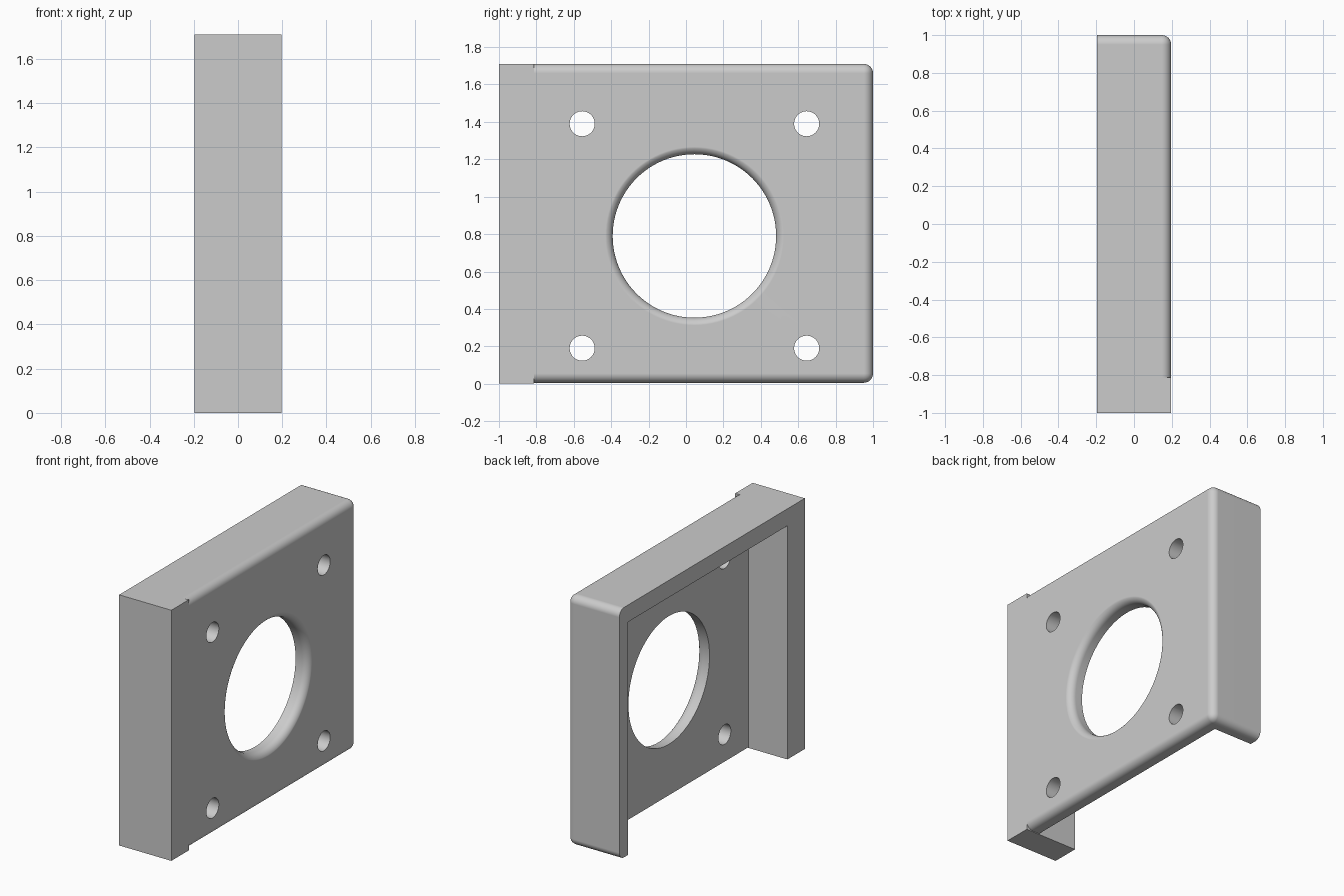
import bpy
import bmesh
from math import cos, sin, pi, radians
from mathutils import Matrix

cube = bpy.data.objects.get("Cube")
if cube:
    bpy.data.objects.remove(cube, do_unlink=True)

HALF = 0.197       # half of the depth along x
TOP = 1.71
STEP = -0.812      # where the front block meets the housing
SKIN = 0.1         # mounting plate thickness
FILLET = 0.05

grey = bpy.data.materials.new("light grey")
grey.use_nodes = True
colour = (0.6, 0.6, 0.6, 1)
grey.diffuse_color = colour
grey.node_tree.nodes["Principled BSDF"].inputs["Base Color"].default_value = colour


def make_object(name, bm):
    bmesh.ops.recalc_face_normals(bm, faces=bm.faces)
    mesh = bpy.data.meshes.new(name)
    bm.to_mesh(mesh)
    bm.free()
    mesh.materials.append(grey)
    obj = bpy.data.objects.new(name, mesh)
    bpy.context.collection.objects.link(obj)
    return obj


def box(low, high):
    bm = bmesh.new()
    bmesh.ops.create_cube(bm, size=1)
    for v in bm.verts:
        v.co = [(a + b) / 2 + c * (b - a) for a, b, c in zip(low, high, v.co)]
    return bm


def turned_cutter(name, profile, y, z, sides):
    """Solid of revolution about x from (x, radius) pairs."""
    bm = bmesh.new()
    rings = []
    for x, r in profile:
        rings.append([bm.verts.new((x, y + r * cos(2 * pi * i / sides), z + r * sin(2 * pi * i / sides)))
                      for i in range(sides)])
    for a, b in zip(rings, rings[1:]):
        for i in range(sides):
            j = (i + 1) % sides
            bm.faces.new((a[i], a[j], b[j], b[i]))
    bm.faces.new(rings[0])
    bm.faces.new(rings[-1])
    return make_object(name, bm)


# Front block
make_object("front_block", box((-HALF, -1, 0), (HALF, STEP, TOP)))

# Housing with rounded plate border and back corners
bm = box((-HALF, STEP, 0.005), (HALF, 1, TOP))


def is_rounded(edge):
    mid = (edge.verts[0].co + edge.verts[1].co) / 2
    outer = mid.x > HALF - 0.01 and mid.y > STEP + 0.01
    back_corner = mid.y > 0.99 and abs(mid.x) < 0.01
    return outer or back_corner


bmesh.ops.bevel(bm, geom=[e for e in bm.edges if is_rounded(e)], offset=FILLET,
                offset_type='OFFSET', segments=8, profile=0.5, affect='EDGES')
housing = make_object("housing", bm)

# Cavity open to the side and bottom, then the bore with its rounded lip
cutters = [make_object("cavity_cutter", box((-0.5, -1.2, -0.3), (HALF - SKIN, 0.905, 1.594)))]
lip = [(HALF - FILLET + 0.001 + FILLET * sin(t * pi / 16), 0.437 + FILLET * (1 - cos(t * pi / 16)))
       for t in range(9)]
bore = [(-0.05, 0.437)] + lip + [(0.4, 0.437 + FILLET)]
cutters.append(turned_cutter("bore_cutter", bore, 0.045, 0.79, 96))

# Four screw holes
for y in (-0.555, 0.645):
    for z in (0.19, 1.39):
        cutters.append(turned_cutter("screw_hole_cutter", [(-0.05, 0.067), (0.4, 0.067)], y, z, 40))

for cutter in cutters:
    cutter.hide_render = True
    mod = housing.modifiers.new("cut", 'BOOLEAN')
    mod.operation = 'DIFFERENCE'
    mod.solver = 'EXACT'
    mod.object = cutter

# Bake the cuts and drop the cutters
depsgraph = bpy.context.evaluated_depsgraph_get()
baked = bpy.data.meshes.new_from_object(housing.evaluated_get(depsgraph))
housing.modifiers.clear()
housing.data = baked
for cutter in cutters:
    bpy.data.objects.remove(cutter, do_unlink=True)

# Smooth fillets and bores, keep flat faces even
bpy.ops.object.select_all(action='DESELECT')
housing.select_set(True)
bpy.context.view_layer.objects.active = housing
bpy.ops.object.shade_smooth_by_angle(angle=radians(30))
weighted = housing.modifiers.new("even_flats", 'WEIGHTED_NORMAL')
weighted.keep_sharp = True
